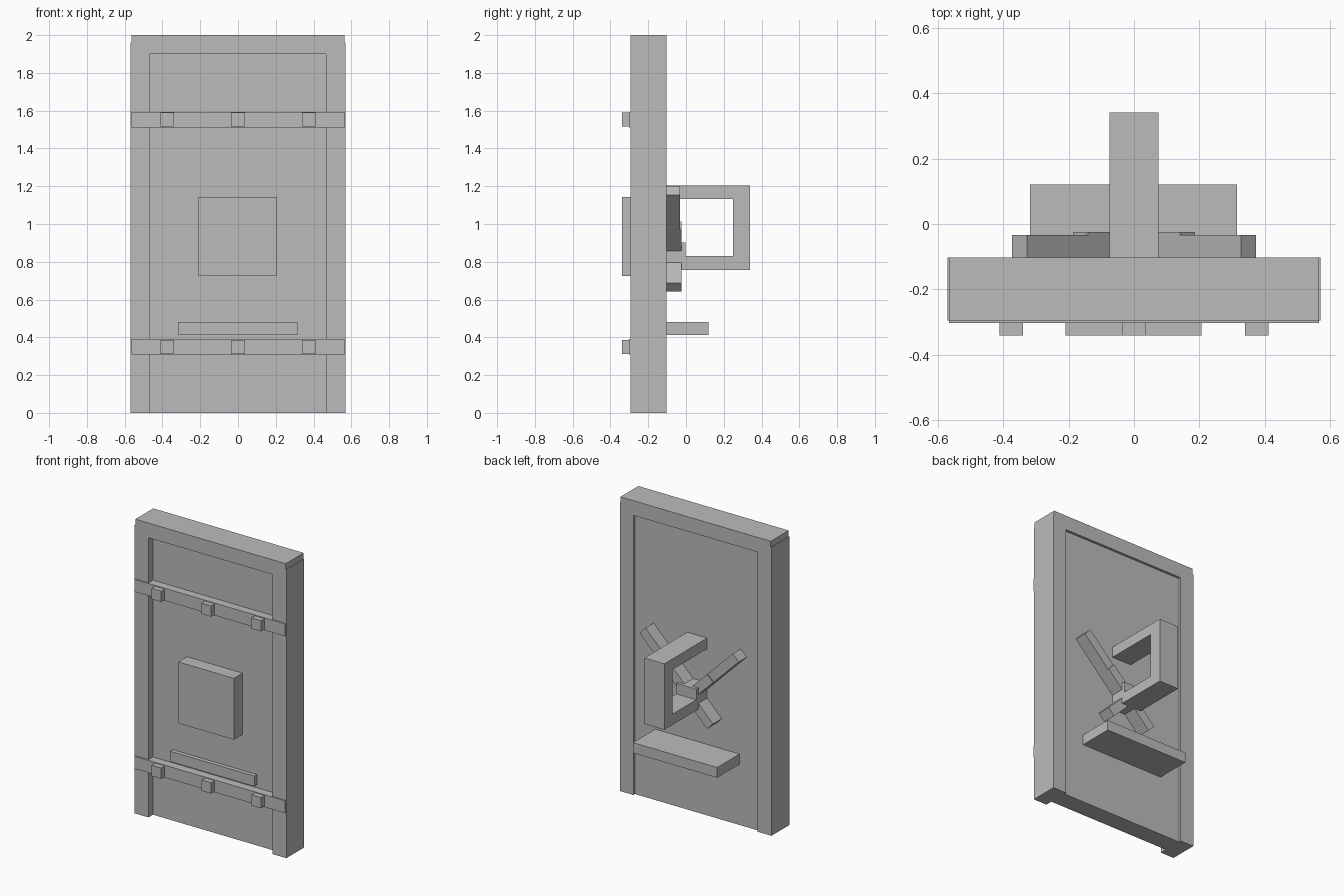
import bpy
import bmesh
from math import radians
from mathutils import Matrix, Vector

cube = bpy.data.objects.get("Cube")
if cube:
    bpy.data.objects.remove(cube, do_unlink=True)

grey = bpy.data.materials.new("plain_grey")
grey.use_nodes = True
COLOUR = (0.5, 0.5, 0.5, 1)
grey.diffuse_color = COLOUR
grey.node_tree.nodes["Principled BSDF"].inputs["Base Color"].default_value = COLOUR


def finish(name, bm):
    bmesh.ops.recalc_face_normals(bm, faces=bm.faces)
    mesh = bpy.data.meshes.new(name)
    bm.to_mesh(mesh)
    bm.free()
    mesh.materials.append(grey)
    obj = bpy.data.objects.new(name, mesh)
    bpy.context.collection.objects.link(obj)
    return obj


def box(name, x, y, z, tilt=0):
    """Box from (min, max) ranges, turned about its own y axis."""
    centre = Vector([(a + b) / 2 for a, b in (x, y, z)])
    size = [b - a for a, b in (x, y, z)]
    bm = bmesh.new()
    bmesh.ops.create_cube(bm, size=1)
    bm.transform(Matrix.Translation(centre) @ Matrix.Rotation(radians(tilt), 4, 'Y')
                 @ Matrix.Diagonal((*size, 1)))
    return finish(name, bm)


def extrude_x(name, outline, half):
    """Prism along x from a (y, z) outline."""
    bm = bmesh.new()
    face = bm.faces.new([bm.verts.new((-half, y, z)) for y, z in outline])
    new = bmesh.ops.extrude_face_region(bm, geom=[face])["geom"]
    verts = [v for v in new if isinstance(v, bmesh.types.BMVert)]
    bmesh.ops.translate(bm, verts=verts, vec=(2 * half, 0, 0))
    return finish(name, bm)


# Door frame and recessed panel
FRONT, BACK = -0.295, -0.103
PANEL_BACK = -0.12
for side, x in (("right", (-0.57, -0.467)), ("left", (0.467, 0.57))):
    box(side + "_post", x, (FRONT, BACK), (0, 1.96))
box("lintel", (-0.565, 0.565), (FRONT, BACK), (1.9, 2))
box("door_panel", (-0.467, 0.467), (-0.247, PANEL_BACK), (0, 1.9))

# Straps with square bolts
for level, z in (("lower", 0.35), ("upper", 1.552)):
    box(level + "_strap", (-0.565, 0.565), (-0.303, -0.24), (z - 0.042, z + 0.042))
    for i in (-1, 0, 1):
        x = i * 0.375
        box(level + "_bolt", (x - 0.036, x + 0.036), (-0.34, -0.3), (z - 0.037, z + 0.037))

# Front plate, and the shelf that passes through the panel
box("front_plate", (-0.21, 0.207), (-0.34, -0.24), (0.725, 1.142))
box("shelf", (-0.318, 0.315), (-0.275, 0.12), (0.412, 0.482))

# Back handle and its block
extrude_x("handle", [(PANEL_BACK, 0.757), (0.34, 0.757), (0.34, 1.205), (PANEL_BACK, 1.205),
                     (PANEL_BACK, 1.132), (0.25, 1.132), (0.25, 0.83), (PANEL_BACK, 0.83)], 0.075)
box("handle_block", (-0.075, 0.075), (PANEL_BACK, -0.003), (0.82, 0.902))

# Crossed braces: thick lower arms, thinner extensions above
for side, s in (("left", 1), ("right", -1)):
    for part, start, end, y in (("brace", -0.163, 0.163, -0.025),
                                ("brace_extension", 0.16, 0.35, -0.033)):
        mid, half = (start + end) / 2, (end - start) * 0.7071
        x, z = s * mid, 0.827 + mid
        box(f"{side}_{part}", (x - half, x + half), (PANEL_BACK, y),
            (z - 0.032, z + 0.032), tilt=-45 * s)
